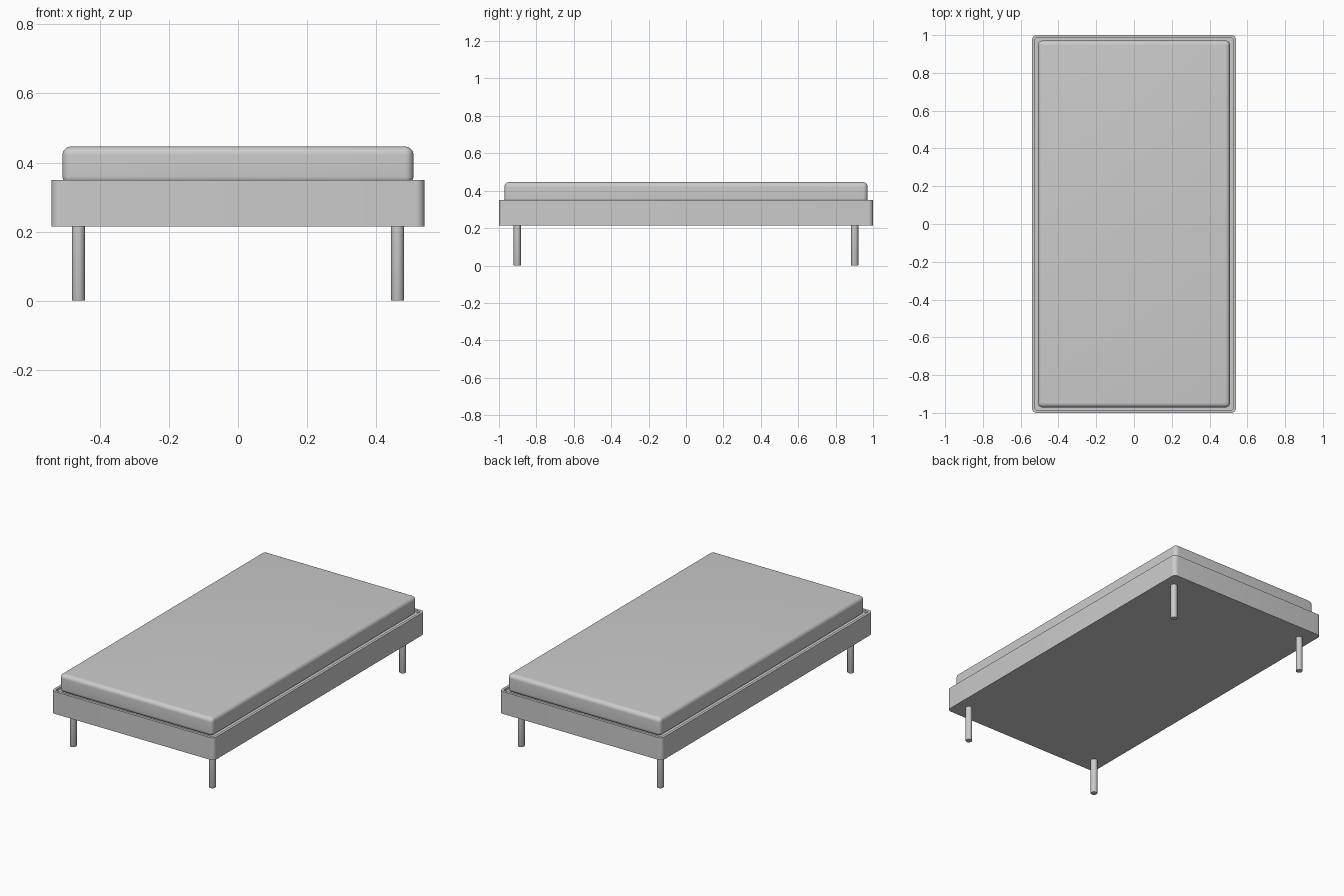
import bpy, bmesh
from mathutils import Matrix

if "Cube" in bpy.data.objects:
    bpy.data.objects.remove(bpy.data.objects["Cube"])


def new_object(name, bm):
    mesh = bpy.data.meshes.new(name)
    bm.to_mesh(mesh)
    bm.free()
    obj = bpy.data.objects.new(name, mesh)
    bpy.context.collection.objects.link(obj)
    bpy.ops.object.select_all(action='DESELECT')
    obj.select_set(True)
    bpy.context.view_layer.objects.active = obj
    bpy.ops.object.shade_smooth_by_angle(angle=0.6)
    return obj


def box(hx, hy, z0, z1):
    bm = bmesh.new()
    m = Matrix.Translation((0, 0, (z0 + z1) / 2)) @ Matrix.Diagonal((2 * hx, 2 * hy, z1 - z0, 1))
    bmesh.ops.create_cube(bm, size=1, matrix=m)
    return bm


def bevel(bm, edges, radius, segments):
    bmesh.ops.bevel(bm, geom=edges, offset=radius, segments=segments,
                    profile=0.5, affect='EDGES', clamp_overlap=True)


# Frame: rounded box with a shallow recess in the top for the mattress
bm = box(0.54, 1.0, 0.215, 0.349)
bevel(bm, [e for e in bm.edges if abs(e.verts[0].co.z - e.verts[1].co.z) > 0.1], 0.025, 8)
top = max(bm.faces, key=lambda f: f.calc_center_median().z)
bmesh.ops.inset_region(bm, faces=[top], thickness=0.016)
top = bmesh.ops.extrude_discrete_faces(bm, faces=[top])["faces"][0]
bmesh.ops.translate(bm, verts=top.verts, vec=(0, 0, -0.012))
new_object("bed_frame", bm)

# Mattress: softly rounded on every edge
bm = box(0.508, 0.971, 0.336, 0.446)
bevel(bm, bm.edges[:], 0.024, 8)
new_object("mattress", bm)

# Legs: four plain round posts with a slightly eased foot
for sx, side in ((-1, "left"), (1, "right")):
    for sy, end in ((-1, "front"), (1, "back")):
        bm = bmesh.new()
        bmesh.ops.create_cone(bm, cap_ends=True, segments=32, radius1=0.019, radius2=0.019,
                              depth=0.215, matrix=Matrix.Translation((sx * 0.462, sy * 0.902, 0.1075)))
        bevel(bm, [e for e in bm.edges if max(v.co.z for v in e.verts) < 0.001], 0.002, 2)
        new_object(f"{end}_{side}_leg", bm)
